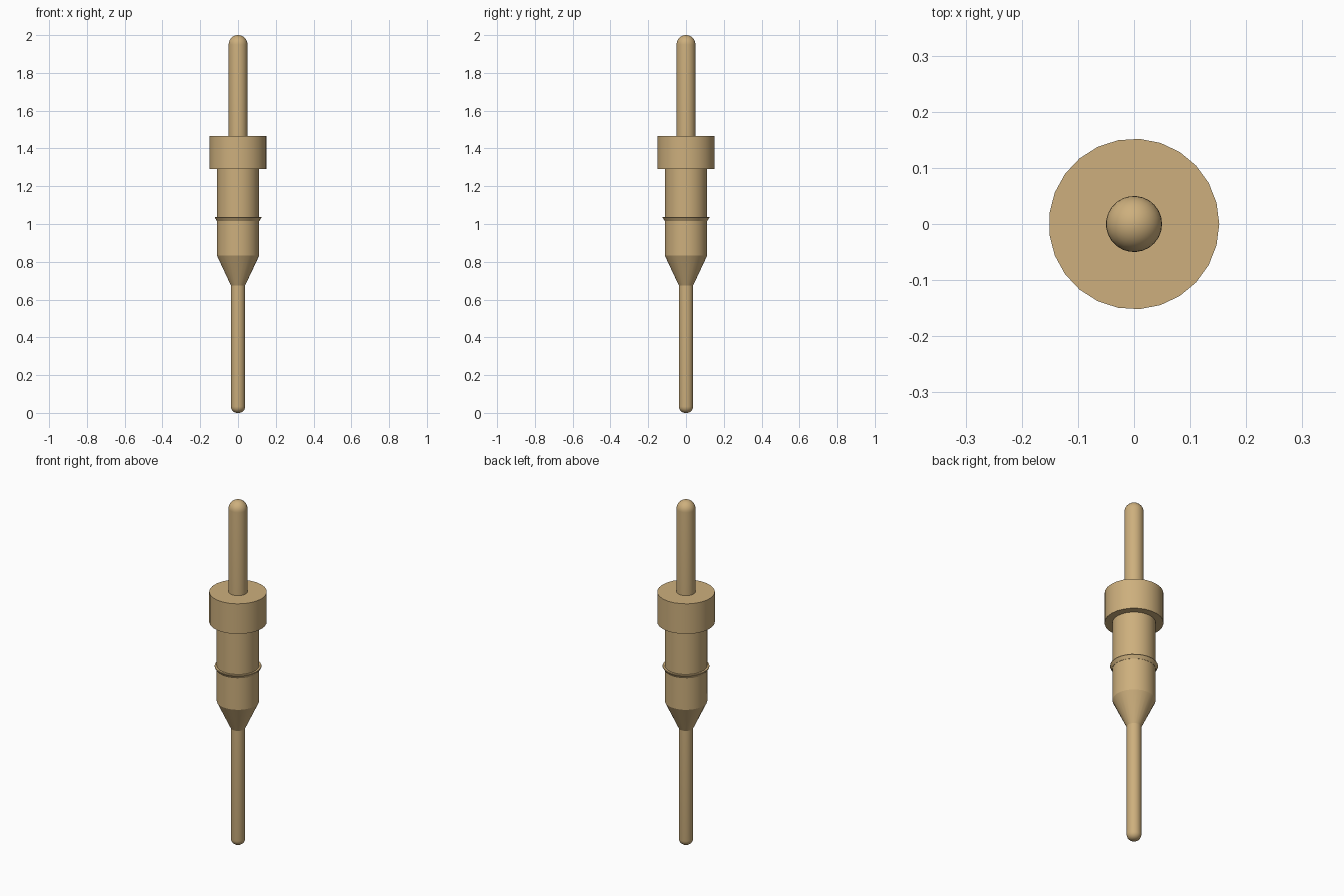
import bpy, bmesh, math

if "Cube" in bpy.data.objects:
    bpy.data.objects.remove(bpy.data.objects["Cube"], do_unlink=True)

SIDES = 25

brass = bpy.data.materials.new("pale brass")
brass.use_nodes = True
colour = (0.610, 0.430, 0.205, 1.0)
brass.diffuse_color = colour
brass.node_tree.nodes["Principled BSDF"].inputs["Base Color"].default_value = colour


def arc(radius, corner, z, start, end, steps=6):
    """Rounded profile corner whose centre is at height z."""
    points = []
    for i in range(steps + 1):
        a = math.radians(start + (end - start) * i / steps)
        points.append((radius - corner + corner * math.cos(a), z + corner * math.sin(a)))
    return points


def lathe(name, profile):
    """Turn a (radius, height) profile about the z axis, listed bottom to top."""
    bm = bmesh.new()
    rings = []
    for r, z in profile:
        if r < 1e-5:
            rings.append([bm.verts.new((0, 0, z))])
            continue
        rings.append([bm.verts.new((r * math.cos(2 * math.pi * i / SIDES),
                                    r * math.sin(2 * math.pi * i / SIDES), z))
                      for i in range(SIDES)])
    for low, high in zip(rings, rings[1:]):
        for i in range(SIDES):
            j = (i + 1) % SIDES
            corners = [low[i % len(low)], low[j % len(low)],
                       high[j % len(high)], high[i % len(high)]]
            bm.faces.new(list(dict.fromkeys(corners)))
    bmesh.ops.recalc_face_normals(bm, faces=bm.faces)
    mesh = bpy.data.meshes.new(name)
    bm.to_mesh(mesh)
    bm.free()
    mesh.materials.append(brass)
    obj = bpy.data.objects.new(name, mesh)
    bpy.context.collection.objects.link(obj)
    bpy.ops.object.select_all(action='DESELECT')
    obj.select_set(True)
    bpy.context.view_layer.objects.active = obj
    bpy.ops.object.shade_smooth_by_angle(angle=math.radians(24))
    return obj


# Turned body: lower pin, cone, barrel, collar and domed upper pin
body = [(0.0, 0.0)]
body += arc(0.038, 0.034, 0.034, -90, 0)
body += [(0.038, 0.675), (0.112, 0.832), (0.112, 1.292),
         (0.152, 1.292), (0.152, 1.467), (0.050, 1.467)]
body += arc(0.050, 0.050, 1.950, 0, 90, 8)
lathe("pin_body", body)

# Flared retaining ring around the barrel
lathe("retaining_ring", [(0.108, 1.014), (0.113, 1.016), (0.124, 1.034),
                         (0.123, 1.038), (0.108, 1.038)])
